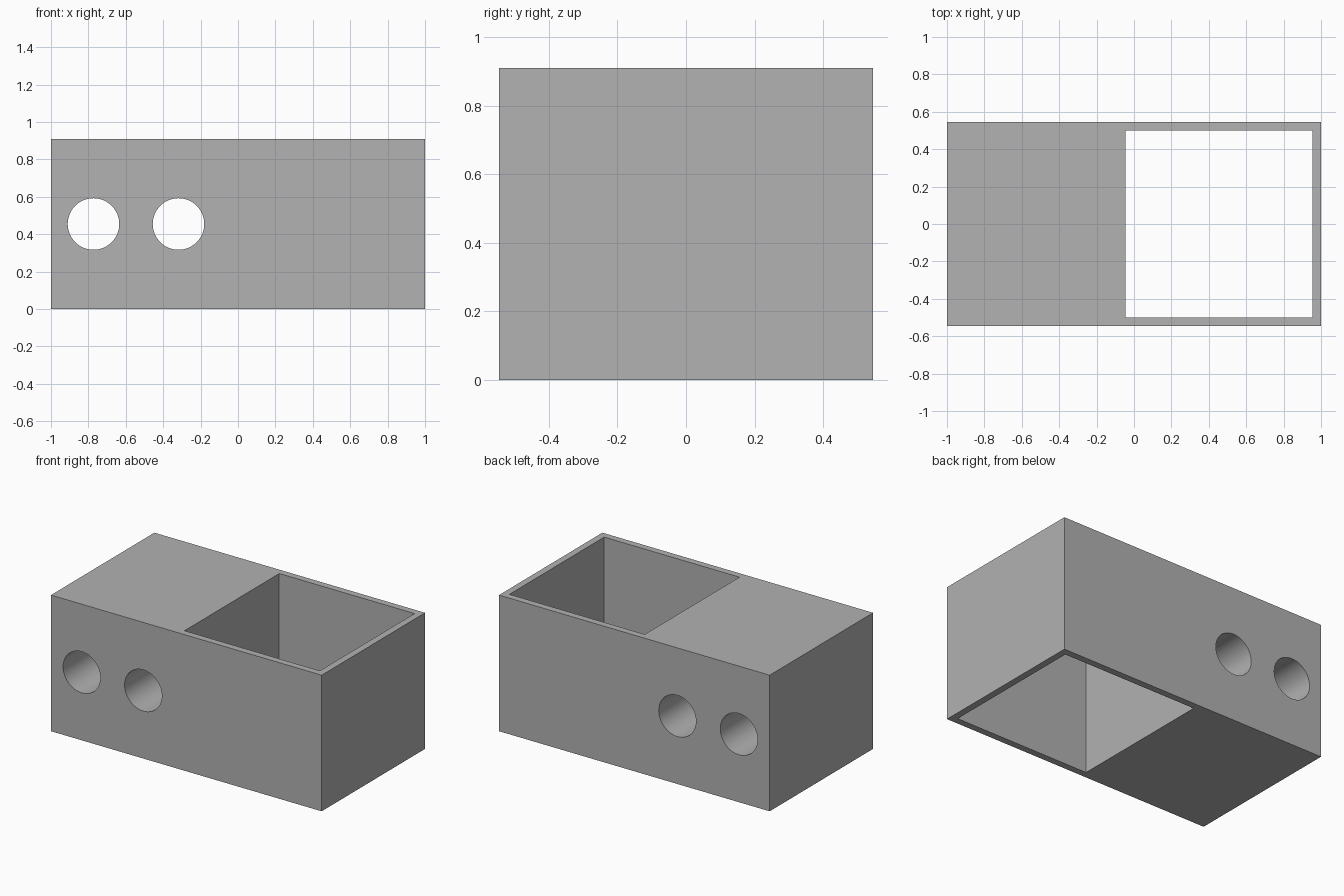
import bpy
import math

UNIT = 1 / 22  # wall thickness; every size is a multiple of it

old = bpy.data.objects.get("Cube")
if old:
    bpy.data.objects.remove(old, do_unlink=True)

grey = bpy.data.materials.new("plain_grey")
grey.use_nodes = True
colour = (0.445, 0.445, 0.445, 1)
grey.diffuse_color = colour
grey.node_tree.nodes["Principled BSDF"].inputs["Base Color"].default_value = colour


def box(name, size, location):
    bpy.ops.mesh.primitive_cube_add(size=1, location=[v * UNIT for v in location])
    obj = bpy.context.object
    obj.name = name
    obj.scale = [v * UNIT for v in size]
    bpy.ops.object.transform_apply(location=False, rotation=False, scale=True)
    obj.data.materials.append(grey)
    return obj


def cylinder(name, radius, length, location):
    bpy.ops.mesh.primitive_cylinder_add(
        vertices=64, radius=radius * UNIT, depth=length * UNIT,
        location=[v * UNIT for v in location], rotation=(math.pi / 2, 0, 0))
    obj = bpy.context.object
    obj.name = name
    obj.data.materials.append(grey)
    return obj


# Solid block
block = box("block", (44, 24, 20), (0, 0, 10))

# Square shaft from top to bottom, and two round holes from front to back
cutters = [box("shaft_cutter", (22, 22, 30), (10, 0, 10))]
for side, x in (("outer", -17), ("inner", -7)):
    cutters.append(cylinder(side + "_hole_cutter", 3.03, 30, (x, 0, 10)))

for cutter in cutters:
    cut = block.modifiers.new(cutter.name, "BOOLEAN")
    cut.operation = "DIFFERENCE"
    cut.solver = "EXACT"
    cut.object = cutter
    bpy.ops.object.select_all(action="DESELECT")
    block.select_set(True)
    bpy.context.view_layer.objects.active = block
    bpy.ops.object.modifier_apply(modifier=cut.name)
    bpy.data.objects.remove(cutter, do_unlink=True)

# Smooth hole walls, sharp box edges
bpy.ops.object.shade_smooth_by_angle(angle=math.radians(30))
